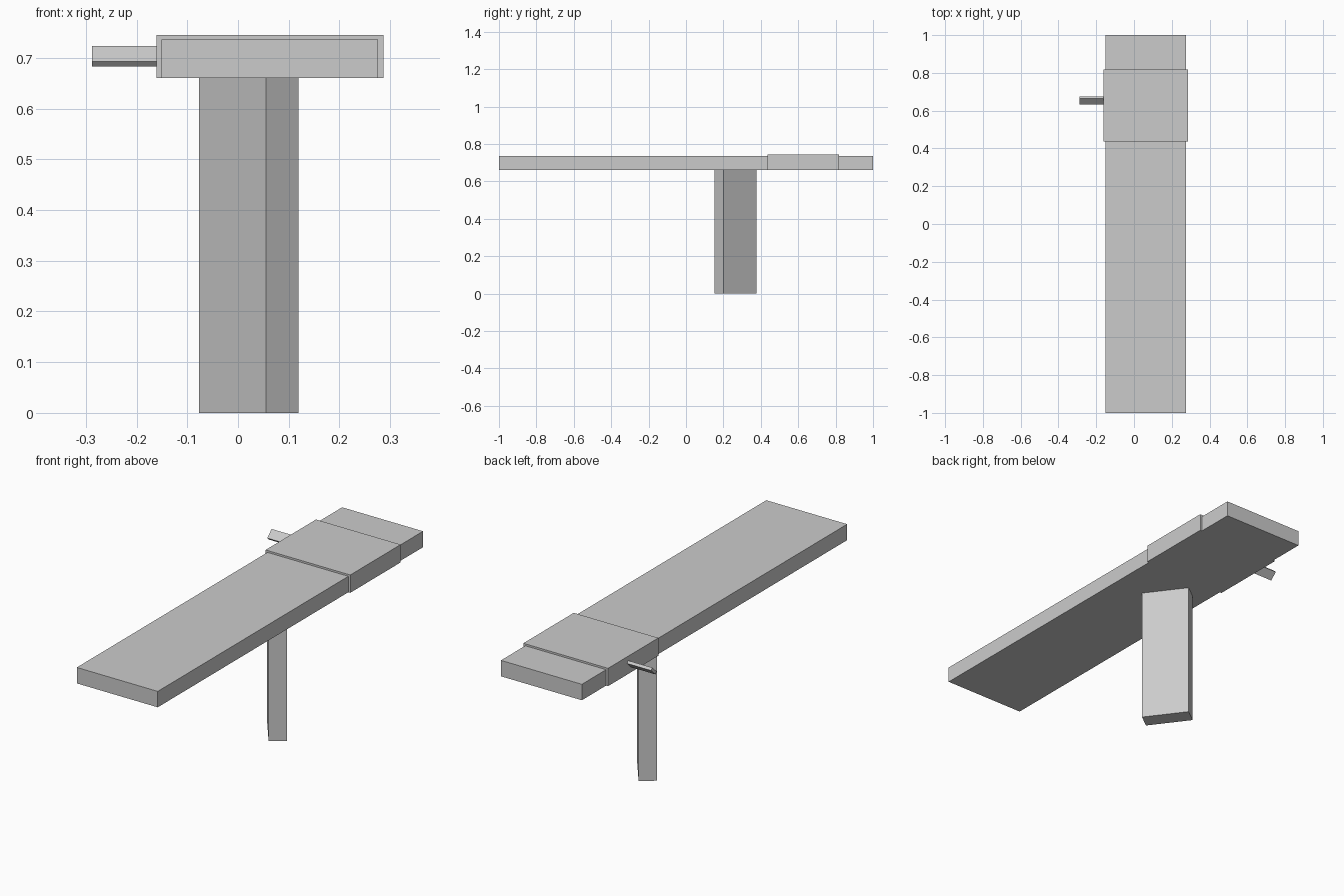
import bpy
from math import atan2
from mathutils import Matrix, Vector

default = bpy.data.objects.get("Cube")
if default:
    bpy.data.objects.remove(default, do_unlink=True)

grey = bpy.data.materials.new("plain_grey")
grey.use_nodes = True
colour = (0.6, 0.6, 0.6, 1)
grey.diffuse_color = colour
grey.node_tree.nodes["Principled BSDF"].inputs["Base Color"].default_value = colour


def box(name, centre, size, axis="Z", angle=0):
    """Flat-sided block, sized in its own frame and turned about one axis."""
    bpy.ops.mesh.primitive_cube_add(size=1)
    obj = bpy.context.object
    obj.name = name
    obj.data.transform(Matrix.Rotation(angle, 4, axis) @ Matrix.Diagonal((*size, 1)))
    obj.location = centre
    obj.data.materials.append(grey)
    return obj


# Long flat board
board_bottom, board_top = 0.66, 0.736
box("board", (0.063, 0, (board_bottom + board_top) / 2),
    (0.427, 2, board_top - board_bottom))

# Slightly larger band wrapped round the board, flush underneath
band_top = 0.745
box("band", (0.063, 0.627, (board_bottom + band_top) / 2),
    (0.447, 0.38, band_top - board_bottom))

# Support post, turned about the vertical
near, side, far = Vector((0.053, 0.15)), Vector((0.117, 0.198)), Vector((-0.075, 0.33))
middle = (side + far) / 2
short, long = side - near, far - near
box("post", (middle.x, middle.y, board_bottom / 2),
    (short.length, long.length, board_bottom), "Z", atan2(short.y, short.x))

# Thin tilted lever on the right side of the band
box("lever", (-0.219, 0.653, 0.7035), (0.138, 0.045, 0.014), "X", atan2(0.031, 0.033))
